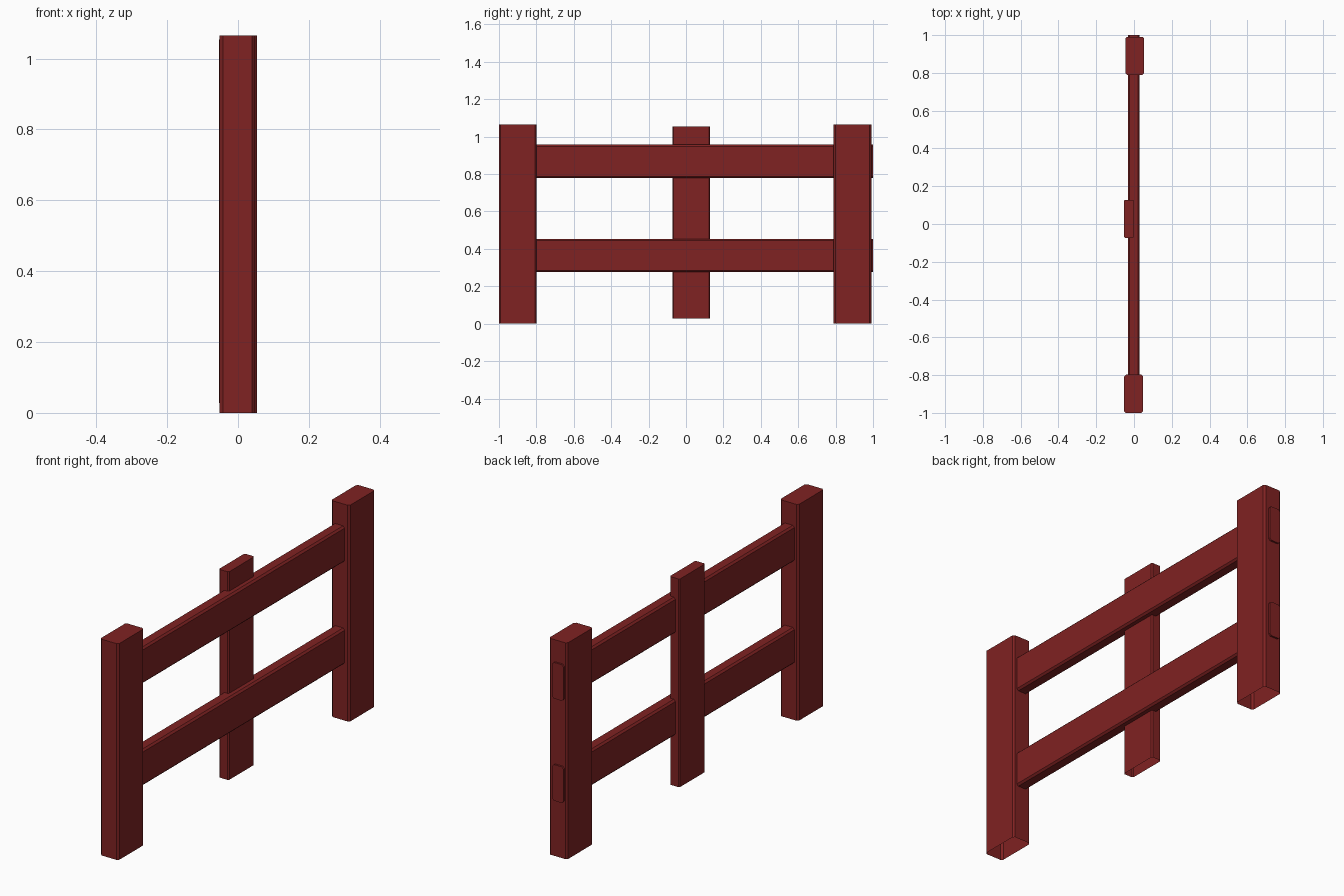
import bpy, bmesh

if "Cube" in bpy.data.objects:
    bpy.data.objects.remove(bpy.data.objects["Cube"])

red = bpy.data.materials.new("barn_red")
red.diffuse_color = (0.215, 0.016, 0.016, 1)
red.use_nodes = True
red.node_tree.nodes["Principled BSDF"].inputs["Base Color"].default_value = red.diffuse_color


def beam(name, lo, hi, axis, bevel, open_bottom=False):
    """Box from lo to hi, chamfered along the edges parallel to axis."""
    bm = bmesh.new()
    bmesh.ops.create_cube(bm, size=1)
    for v in bm.verts:
        for i in range(3):
            v.co[i] = hi[i] if v.co[i] > 0 else lo[i]
    long_edges = [e for e in bm.edges
                  if abs(e.verts[0].co[axis] - e.verts[1].co[axis]) > 1e-4]
    bmesh.ops.bevel(bm, geom=long_edges, offset=bevel, segments=1,
                    affect='EDGES', profile=0.5)
    bm.normal_update()
    if open_bottom:
        under = [f for f in bm.faces if f.normal.z < -0.9]
        bmesh.ops.delete(bm, geom=under, context='FACES')
    mesh = bpy.data.meshes.new(name)
    bm.to_mesh(mesh)
    bm.free()
    mesh.materials.append(red)
    obj = bpy.data.objects.new(name, mesh)
    bpy.context.collection.objects.link(obj)
    return obj


# End posts, hollow underneath
beam("front_post", (-0.052, -1.0, 0), (0.048, -0.798, 1.065), 2, 0.009, True)
beam("back_post", (-0.046, 0.789, 0), (0.054, 0.991, 1.065), 2, 0.009, True)

# Middle upright behind the rails, hollow underneath
beam("middle_upright", (-0.054, -0.073, 0.028), (0.0, 0.128, 1.053), 2, 0.006, True)

# Horizontal rails, passing through the back post
for name, z0, z1 in (("lower_rail", 0.276, 0.454), ("upper_rail", 0.779, 0.957)):
    beam(name, (-0.032, -0.99, z0), (0.029, 1.0, z1), 1, 0.009)
